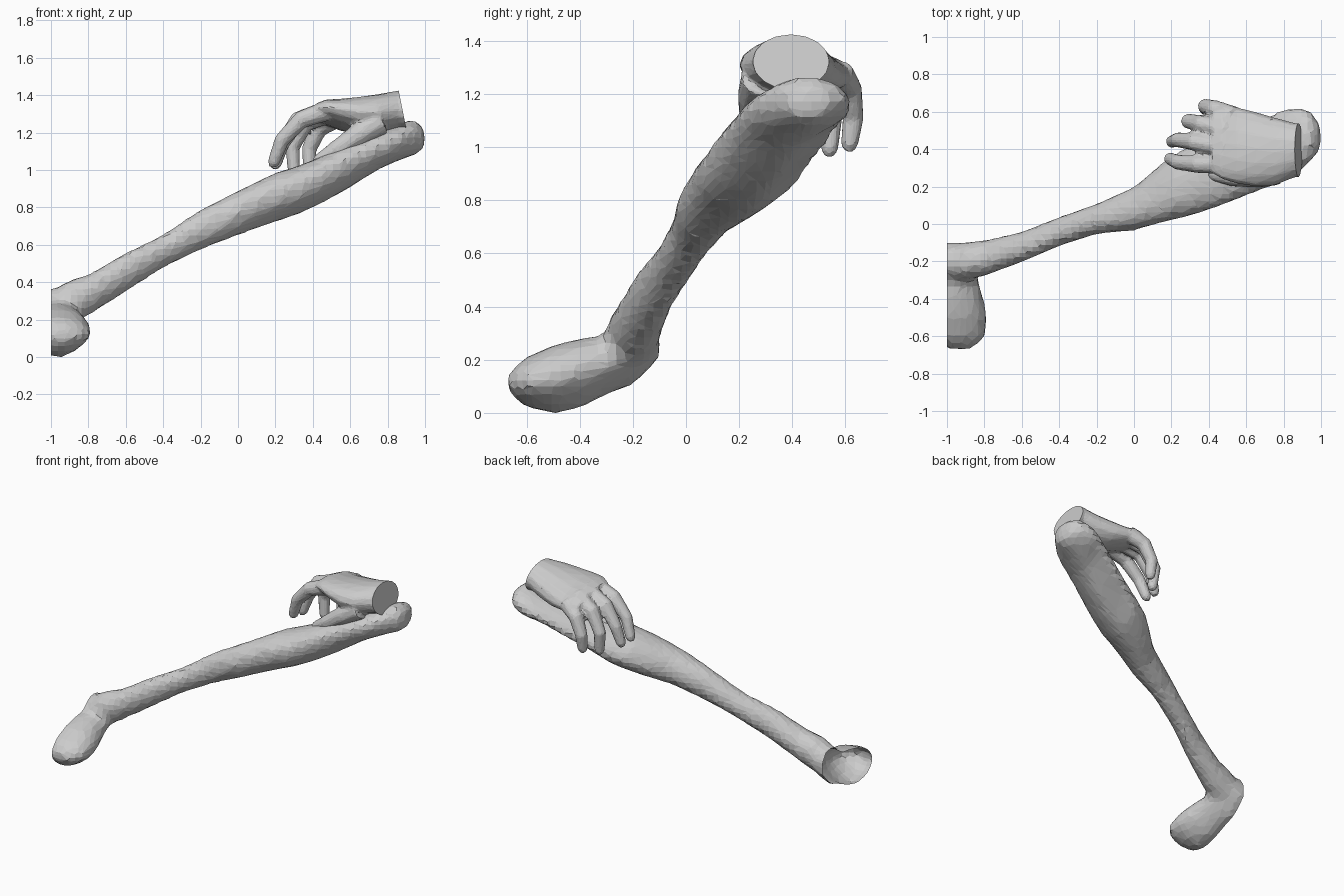
import bpy, bmesh, math
from mathutils import Vector

if "Cube" in bpy.data.objects:
    bpy.data.objects.remove(bpy.data.objects["Cube"])


def loft(bm, rings):
    """Skin a list of rings and cap both ends."""
    rows = [[bm.verts.new(p) for p in r] for r in rings]
    n = len(rows[0])
    for a, b in zip(rows, rows[1:]):
        for i in range(n):
            j = (i + 1) % n
            bm.faces.new((a[i], a[j], b[j], b[i]))
    bm.faces.new(rows[0][::-1])
    bm.faces.new(rows[-1])


def section(axis, pos, a0, a1, z0, z1, roll=0.0, egg=0.0, n=16):
    """Ellipse across x or y, given by its extents; egg fills the upper front and trims the lower back."""
    pts = []
    for i in range(n):
        t = 2 * math.pi * i / n
        s = max(0, -math.sin(2 * t)) * egg
        k = 1 + 0.5 * s if math.sin(t) > 0 else 1 - s
        c = k * math.cos(t) * (a1 - a0) / 2
        a = (a0 + a1) / 2 + c
        z = (z0 + z1) / 2 + k * math.sin(t) * (z1 - z0) / 2 + roll * c
        pts.append(Vector((pos, a, z)) if axis == 'x' else Vector((a, pos, z)))
    return pts


def digit(bm, pts, r0, r1, n=10):
    """Tapered round tube with a rounded tip."""
    pts = [Vector(p) for p in pts]
    d = (pts[-1] - pts[-2]).normalized()
    k = len(pts) - 1
    radii = [r0 + (r1 - r0) * i / k for i in range(k + 1)] + [r1 * 0.55]
    pts.append(pts[-1] + d * r1 * 0.8)
    rings = []
    for i, p in enumerate(pts):
        t = (pts[min(i + 1, k + 1)] - pts[max(i - 1, 0)]).normalized()
        u = t.cross(Vector((0, 1, 0))).normalized()
        v = t.cross(u)
        rings.append([p + radii[i] * (u * math.cos(2 * math.pi * j / n) + v * math.sin(2 * math.pi * j / n))
                      for j in range(n)])
    loft(bm, rings)


def finish(name, bm, voxel, ratio, cut_co, cut_no, fill):
    """Fuse the parts, thin the mesh and slice off the end."""
    bmesh.ops.recalc_face_normals(bm, faces=bm.faces)
    me = bpy.data.meshes.new(name)
    bm.to_mesh(me)
    bm.free()
    ob = bpy.data.objects.new(name, me)
    bpy.context.collection.objects.link(ob)
    bpy.context.view_layer.objects.active = ob
    m = ob.modifiers.new("fuse", 'REMESH')
    m.mode = 'VOXEL'
    m.voxel_size = voxel
    s = ob.modifiers.new("soften", 'SMOOTH')
    s.factor, s.iterations = 0.3, 2
    d = ob.modifiers.new("thin", 'DECIMATE')
    d.ratio = ratio
    for mod in ("fuse", "soften", "thin"):
        bpy.ops.object.modifier_apply(modifier=mod)
    bm = bmesh.new()
    bm.from_mesh(me)
    geom = bm.verts[:] + bm.edges[:] + bm.faces[:]
    res = bmesh.ops.bisect_plane(bm, geom=geom, plane_co=cut_co, plane_no=cut_no, clear_outer=True)
    if fill:
        edges = [e for e in res['geom_cut'] if isinstance(e, bmesh.types.BMEdge)]
        bmesh.ops.edgeloop_fill(bm, edges=edges)
    for f in bm.faces:
        f.smooth = False
    bm.to_mesh(me)
    bm.free()
    return ob


# Lower leg: x, y range, z range
bm = bmesh.new()
LEG = [(-1.12, -.30, -.12, .13, .34), (-1.0, -.30, -.12, .13, .35), (-.9, -.30, -.095, .17, .415),
       (-.8, -.28, -.085, .22, .44), (-.6, -.205, -.04, .345, .56), (-.4, -.12, .04, .475, .655),
       (-.2, -.055, .11, .57, .79), (0, -.035, .20, .65, .89), (.2, .02, .37, .72, .985),
       (.33, .05, .435, .765, 1.025), (.45, .095, .48, .82, 1.07), (.6, .155, .54, .905, 1.14),
       (.75, .21, .60, 1.0, 1.20), (.85, .25, .635, 1.045, 1.24), (.93, .32, .62, 1.075, 1.27),
       (.975, .37, .57, 1.09, 1.25), (.998, .41, .52, 1.12, 1.2)]
loft(bm, [section('x', *r, 0.0, 0.3 if .4 < r[0] < .8 else 0.15 if r[0] > .1 else 0.05) for r in LEG])
# Foot: y, x range, z range
FOOT = [(-.10, -1.05, -.92, .21, .30), (-.14, -1.1, -.87, .16, .36), (-.2, -1.12, -.84, .105, .37),
        (-.3, -1.1, -.83, .065, .29), (-.4, -1.1, -.80, .015, .28), (-.5, -1.12, -.78, -.005, .255),
        (-.6, -1.1, -.79, .02, .21), (-.645, -1.04, -.83, .05, .175), (-.67, -.98, -.88, .08, .14)]
loft(bm, [section('y', *r, 0.0, 0.15) for r in FOOT])
finish("leg_and_foot", bm, 0.035, 0.5, (-1, 0, 0), (-1, 0, 0), False)

# Palm and wrist
bm = bmesh.new()
PALM = [(.96, .25, .54, 1.21, 1.435), (.86, .25, .54, 1.22, 1.425), (.75, .205, .57, 1.19, 1.405, -.05),
        (.65, .20, .60, 1.19, 1.39, -.1), (.55, .215, .625, 1.215, 1.375, -.15),
        (.47, .24, .635, 1.245, 1.37, -.15), (.42, .27, .61, 1.26, 1.35, -.15)]
loft(bm, [section('x', *r) for r in PALM])
# Four fingers and thumb
DIGITS = [[(.53, .575, 1.28), (.43, .615, 1.22), (.38, .63, 1.11), (.38, .615, 1.01)],
          [(.50, .50, 1.31), (.36, .535, 1.25), (.29, .55, 1.12), (.30, .54, .99)],
          [(.50, .41, 1.325), (.32, .44, 1.265), (.235, .45, 1.14), (.20, .44, 1.03)],
          [(.50, .32, 1.325), (.34, .32, 1.27), (.235, .33, 1.16), (.19, .35, 1.04)]]
for pts in DIGITS:
    digit(bm, pts, .056, .033)
digit(bm, [(.76, .28, 1.26), (.65, .255, 1.19), (.53, .25, 1.11), (.43, .265, 1.045)], .075, .038)
finish("hand", bm, 0.012, 0.2, (.88, 0, 1.32), (.98, 0, .196), True)
